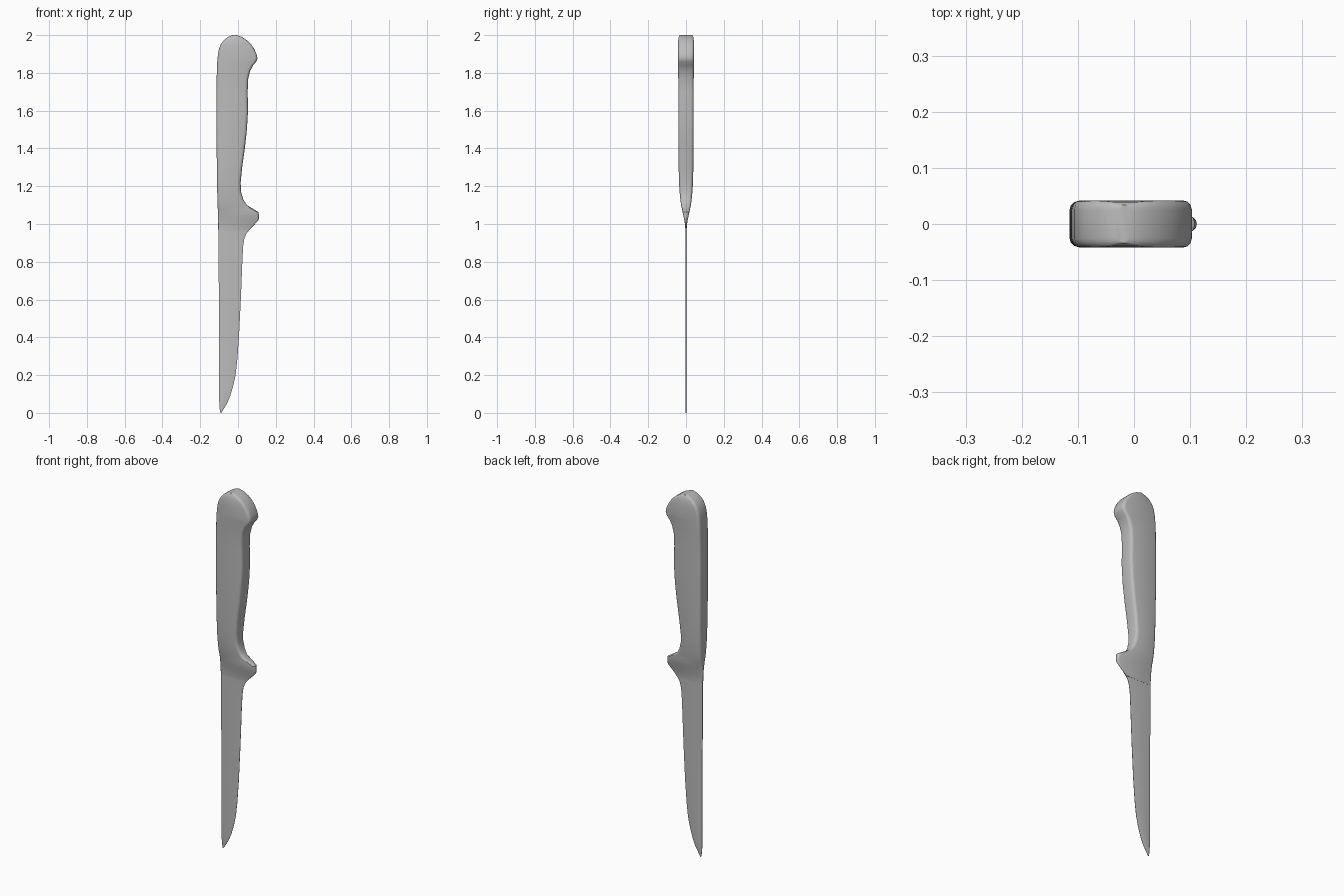
import bpy, bmesh, math

grey = bpy.data.materials.new("plain grey")
grey.diffuse_color = (0.5, 0.5, 0.5, 1)


def section(x0, x1, h, r, z):
    """Rounded rectangle between x0 and x1, half thickness h, corner radius r."""
    r = min(r, h * 0.95, (x1 - x0) * 0.45)
    cx, hw = (x0 + x1) / 2, (x1 - x0) / 2
    pts = []
    for i, (sx, sy) in enumerate([(1, 1), (-1, 1), (-1, -1), (1, -1)]):
        for k in range(4):
            a = math.radians(90 * i + 30 * k)
            pts.append((cx + sx * (hw - r) + r * math.cos(a),
                        sy * (h - r) + r * math.sin(a), z))
    return pts


def wedge(x0, x1, h, r, z):
    """Thin blade section: flat sides, narrow spine, finer cutting edge."""
    w = x1 - x0
    return [(x1, 0.0007, z), (x1 - 0.25 * w, h, z), (x0 + 0.08 * w, h, z),
            (x0, h * 0.6, z), (x0, -h * 0.6, z), (x0 + 0.08 * w, -h, z),
            (x1 - 0.25 * w, -h, z), (x1, -0.0007, z)]


def loft(name, rows, shape, r):
    bm = bmesh.new()
    rings = [[bm.verts.new(p) for p in shape(x0, x1, h, r, z)]
             for z, x0, x1, h in rows]
    n = len(rings[0])
    for a, b in zip(rings, rings[1:]):
        for i in range(n):
            bm.faces.new((a[i], a[(i + 1) % n], b[(i + 1) % n], b[i]))
    bm.faces.new(rings[0][::-1])
    bm.faces.new(rings[-1])
    bmesh.ops.recalc_face_normals(bm, faces=bm.faces)
    me = bpy.data.meshes.new(name)
    bm.to_mesh(me)
    bm.free()
    me.materials.append(grey)
    me.shade_smooth()
    me.set_sharp_from_angle(angle=math.radians(35))
    ob = bpy.data.objects.new(name, me)
    bpy.context.collection.objects.link(ob)
    return ob


# handle with finger guard and pommel: z, left x, right x, half thickness
loft("handle", [
    (0.96, -0.104, 0.053, 0.0035), (0.98, -0.105, 0.070, 0.004),
    (1.00, -0.105, 0.090, 0.006), (1.02, -0.106, 0.109, 0.009),
    (1.04, -0.106, 0.112, 0.013), (1.063, -0.107, 0.108, 0.018),
    (1.077, -0.107, 0.085, 0.021), (1.10, -0.108, 0.047, 0.026),
    (1.13, -0.109, 0.028, 0.030), (1.17, -0.110, 0.016, 0.034),
    (1.22, -0.111, 0.014, 0.037), (1.30, -0.112, 0.022, 0.039),
    (1.40, -0.113, 0.036, 0.040), (1.50, -0.114, 0.047, 0.041),
    (1.60, -0.115, 0.053, 0.041), (1.70, -0.114, 0.051, 0.041),
    (1.77, -0.113, 0.054, 0.041), (1.81, -0.112, 0.064, 0.042),
    (1.84, -0.111, 0.080, 0.042), (1.86, -0.110, 0.097, 0.042),
    (1.878, -0.108, 0.103, 0.042), (1.90, -0.106, 0.098, 0.042),
    (1.93, -0.100, 0.084, 0.042), (1.955, -0.089, 0.066, 0.042),
    (1.975, -0.073, 0.044, 0.041), (1.99, -0.053, 0.021, 0.039),
    (2.00, -0.030, -0.006, 0.034)], section, 0.016)

# blade
loft("blade", [
    (0.00, -0.093, -0.089, 0.0015), (0.02, -0.097, -0.076, 0.002),
    (0.05, -0.099, -0.058, 0.0025), (0.09, -0.100, -0.041, 0.003),
    (0.14, -0.100, -0.026, 0.003), (0.20, -0.100, -0.013, 0.003),
    (0.28, -0.100, -0.004, 0.003), (0.40, -0.100, 0.005, 0.003),
    (0.60, -0.101, 0.015, 0.003), (0.80, -0.103, 0.023, 0.003),
    (0.88, -0.103, 0.027, 0.003), (0.92, -0.104, 0.033, 0.003),
    (0.945, -0.104, 0.042, 0.003), (0.965, -0.104, 0.056, 0.003),
    (0.99, -0.104, 0.075, 0.003)], wedge, 0)
